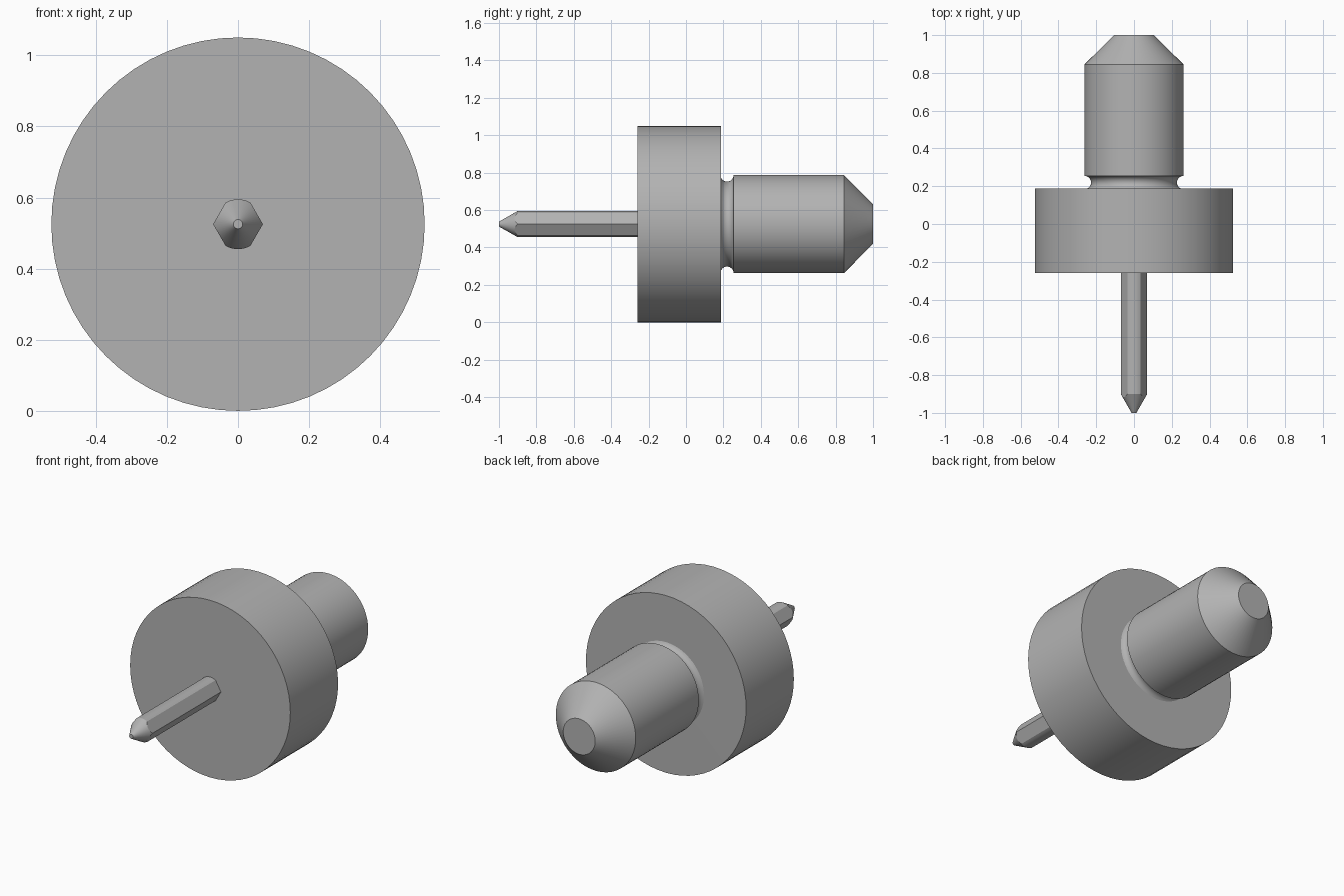
import bpy, bmesh, math
from math import sin, cos, pi, radians

if "Cube" in bpy.data.objects:
    bpy.data.objects.remove(bpy.data.objects["Cube"])

CZ = 0.525      # height of the shared axis

steel = bpy.data.materials.new("steel_grey")
steel.diffuse_color = (0.45, 0.45, 0.45, 1)
steel.use_nodes = True
steel.node_tree.nodes["Principled BSDF"].inputs["Base Color"].default_value = steel.diffuse_color


def skin(name, rings, caps):
    """Bridge closed rings of points running along y; caps = (first, last)."""
    bm = bmesh.new()
    loops = [[bm.verts.new(p) for p in ring] for ring in rings]
    n = len(loops[0])
    for a, b in zip(loops, loops[1:]):
        for i in range(n):
            j = (i + 1) % n
            bm.faces.new((a[i], a[j], b[j], b[i]))
    for wanted, loop in zip(caps, (loops[0], loops[-1])):
        if wanted:
            bm.faces.new(loop)
    bmesh.ops.recalc_face_normals(bm, faces=bm.faces)
    me = bpy.data.meshes.new(name)
    bm.to_mesh(me)
    bm.free()
    me.materials.append(steel)
    ob = bpy.data.objects.new(name, me)
    bpy.context.collection.objects.link(ob)
    bpy.ops.object.select_all(action='DESELECT')
    ob.select_set(True)
    bpy.context.view_layer.objects.active = ob
    bpy.ops.object.shade_smooth_by_angle(angle=radians(25))
    return ob


def point(r, a, y):
    return (r * cos(a), y, CZ + r * sin(a))


# Turned body: wide flange, round relief groove, shank and chamfered end
groove = []
for i in range(11):
    t = radians(180 + 22 + (360 - 202) * i / 10)
    groove.append((0.2195 + 0.035 * cos(t), 0.262 + 0.035 * sin(t)))
profile = ([(-0.26, 0.525), (0.187, 0.525)] + groove
           + [(0.845, 0.262), (1.0, 0.105)])
SEG = 64
skin("flange_and_shank",
     [[point(r, 2 * pi * k / SEG, y) for k in range(SEG)] for y, r in profile],
     (True, True))

# Drive pin: hexagonal sides, rounded top and bottom, conical point
R, TIP, Y_CONE = 0.07, 0.013, -0.9
STEPS = 8       # points per sixth of a turn


def pin_radius(k):
    sector, step = divmod(k, STEPS)
    if sector in (1, 4):                      # rounded top and bottom
        return R
    off = radians(60) * step / STEPS - radians(30)
    return R * cos(radians(30)) / cos(off)    # flat side


outline = [(pin_radius(k), 2 * pi * k / (6 * STEPS)) for k in range(6 * STEPS)]
slope = 0.1 / (R - TIP)
skin("drive_pin",
     [[point(r, a, -0.255) for r, a in outline],
      [point(r, a, Y_CONE - (R - r) * slope) for r, a in outline],
      [point(TIP, a, -1.0) for r, a in outline]],
     (False, True))
